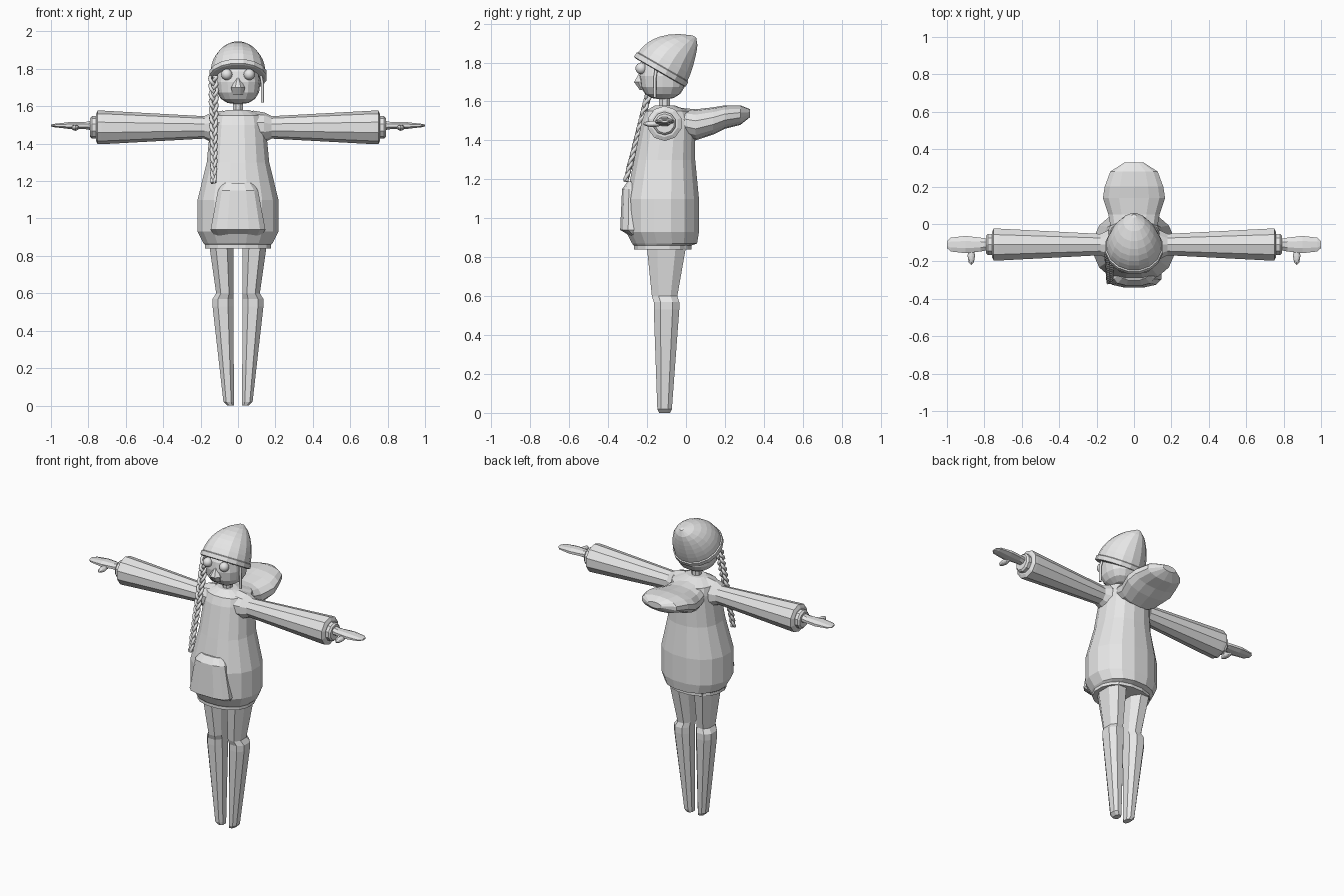
import bpy, bmesh, math
from mathutils import Matrix, Vector

cube = bpy.data.objects.get("Cube")
if cube:
    bpy.data.objects.remove(cube)

grey = bpy.data.materials.new("plain_grey")
grey.use_nodes = True
grey.diffuse_color = (.8, .8, .8, 1)
grey.node_tree.nodes["Principled BSDF"].inputs["Base Color"].default_value = grey.diffuse_color

SHOULDER_Y, SHOULDER_Z = -.11, 1.487
CAP_TILT = Matrix.Rotation(math.radians(-30), 3, "X")
CAP_CENTRE = Vector((0, -.13, 1.76))


def upright(u, v, w):
    return Vector((u, v, w))


def sideways(u, v, w):
    return Vector((w, u + SHOULDER_Y, v + SHOULDER_Z))


def backward(u, v, w):
    return Vector((u, w, v))


def cap_frame(u, v, w):
    return CAP_CENTRE + CAP_TILT @ Vector((u, v, w))


def signed_power(value, power):
    return math.copysign(abs(value) ** power, value)


def finish(name, bm, smooth=False):
    bmesh.ops.recalc_face_normals(bm, faces=bm.faces)
    mesh = bpy.data.meshes.new(name)
    bm.to_mesh(mesh)
    bm.free()
    for face in mesh.polygons:
        face.use_smooth = smooth
    mesh.materials.append(grey)
    obj = bpy.data.objects.new(name, mesh)
    bpy.context.collection.objects.link(obj)
    return obj


def loft(name, frame, sections, sides=12, power=1, side=1, inner=None):
    """Skin rings given as (position, u radius, v centre, v radius).

    With inner set, the u side nearest the middle stays on that line.
    """
    bm = bmesh.new()
    rings = []
    for position, u_radius, v_centre, v_radius in sections:
        u_centre = 0 if inner is None else inner + u_radius
        ring = []
        for i in range(sides):
            angle = math.tau * (i + .5) / sides
            u = u_centre + u_radius * signed_power(math.cos(angle), power)
            v = v_centre + v_radius * signed_power(math.sin(angle), power)
            point = frame(u, v, position)
            point.x *= side
            ring.append(bm.verts.new(point))
        rings.append(ring)
    for lower, upper in zip(rings, rings[1:]):
        for i in range(sides):
            j = (i + 1) % sides
            bm.faces.new((lower[i], lower[j], upper[j], upper[i]))
    bm.faces.new(rings[0])
    bm.faces.new(rings[-1])
    return finish(name, bm)


def turned(name, frame, profile, sides=12, side=1):
    """Loft of round rings given as (position, radius)."""
    return loft(name, frame, [(p, r, 0, r) for p, r in profile], sides, side=side)


def blob(name, centre, size, power=1, segments=12, smooth=False):
    """Ellipsoid, made boxier by a power below one."""
    bm = bmesh.new()
    bmesh.ops.create_uvsphere(bm, u_segments=segments, v_segments=8, radius=1)
    for vert in bm.verts:
        vert.co = Vector(c + s * signed_power(x, power)
                         for c, s, x in zip(centre, size, vert.co))
    return finish(name, bm, smooth)


def tube(name, points, radius):
    curve = bpy.data.curves.new(name, "CURVE")
    curve.dimensions = "3D"
    curve.bevel_depth = radius
    curve.bevel_resolution = 1
    curve.use_fill_caps = True
    spline = curve.splines.new("POLY")
    spline.points.add(len(points) - 1)
    for target, point in zip(spline.points, points):
        target.co = (*point, 1)
    curve.materials.append(grey)
    obj = bpy.data.objects.new(name, curve)
    bpy.context.collection.objects.link(obj)
    bpy.ops.object.select_all(action="DESELECT")
    obj.select_set(True)
    bpy.context.view_layer.objects.active = obj
    bpy.ops.object.convert(target="MESH")


# Sweater body, with the narrow hem band at the bottom
loft("sweater_body", upright, [
    (.84, .18, -.12, .15), (.86, .18, -.12, .15), (.87, .19, -.11, .17),
    (.93, .22, -.12, .19), (1.1, .22, -.12, .19), (1.3, .17, -.11, .16),
    (1.5, .15, -.09, .14), (1.55, .14, -.09, .12), (1.58, .06, -.11, .05)],
    sides=16, power=.9)

# Front pouch pocket
loft("front_pocket", upright, [
    (.91, .13, -.25, .04), (.94, .15, -.27, .07),
    (1.15, .11, -.27, .06), (1.19, .08, -.25, .05)], power=.7)

# Hood hanging behind the shoulders
loft("hood", backward, [
    (-.06, .12, 1.5, .07), (.05, .14, 1.48, .08), (.14, .17, 1.5, .07),
    (.2, .16, 1.52, .06), (.28, .13, 1.53, .05), (.33, .05, 1.54, .02)],
    sides=14, power=.9)

# Limbs and eyes, mirrored left and right
for label, side in (("left", 1), ("right", -1)):
    turned(label + "_sleeve", sideways,
           [(.08, .09), (.14, .08), (.18, .06), (.73, .09), (.75, .09), (.76, .07)],
           sides=10, side=side)
    turned(label + "_cuff", sideways, [(.74, .06), (.78, .06), (.79, .05)],
           sides=10, side=side)
    loft(label + "_hand", sideways, [
        (.77, .03, .01, .03), (.82, .04, .01, .02), (.9, .05, .01, .02),
        (.98, .04, .01, .01), (1, .02, .01, .005)], sides=8, side=side)
    blob(label + "_thumb", (side * .87, -.17, 1.485), (.02, .05, .016), segments=8)
    loft(label + "_leg", upright, [
        (0, .02, -.11, .03), (.02, .03, -.11, .04), (.53, .06, -.1, .07),
        (.57, .06, -.1, .07), (.6, .05, -.11, .07), (.87, .07, -.1, .11)],
        sides=8, power=.85, side=side, inner=.02)
    blob(label + "_eye", (side * .06, -.23, 1.77), (.03, .03, .03),
         segments=16, smooth=True)

# Neck, head and nose
loft("neck", upright, [(1.56, .03, -.11, .03), (1.66, .03, -.11, .03)], sides=8)
blob("head", (0, -.12, 1.73), (.12, .12, .12), power=.8, segments=16)
loft("nose", upright, [
    (1.66, .03, -.22, .02), (1.7, .04, -.23, .04), (1.75, .01, -.22, .02)], sides=8)

# Knitted cap: a domed crown swept to the back, and a rolled rim
crown = []
for step in range(9):
    height = step / 8.1
    radius = .15 * (1 - height ** 2) ** .7
    crown.append((.24 * height, radius, .065 * height ** 3, radius))
loft("cap_crown", cap_frame, crown, sides=16)
turned("cap_rim", cap_frame, [(-.012, .146), (-.008, .156), (.018, .156), (.024, .146)],
       sides=16)

# Long three-strand braid on the right side
steps = 60
for strand in range(3):
    points = []
    for i in range(steps + 1):
        t = i / steps
        swing = .02 * (1 - .6 * t)
        angle = math.tau * (t * 4.5 + strand / 3)
        points.append((-.13 + swing * math.sin(angle),
                       -.16 - .15 * t + swing * .6 * math.sin(2 * angle),
                       1.76 - .57 * t))
    tube("braid_strand_" + "abc"[strand], points, .01)

# Loose lock of hair on the left side
tube("loose_lock", [(.12, -.15, 1.78), (.13, -.16, 1.72), (.13, -.16, 1.62)], .008)
